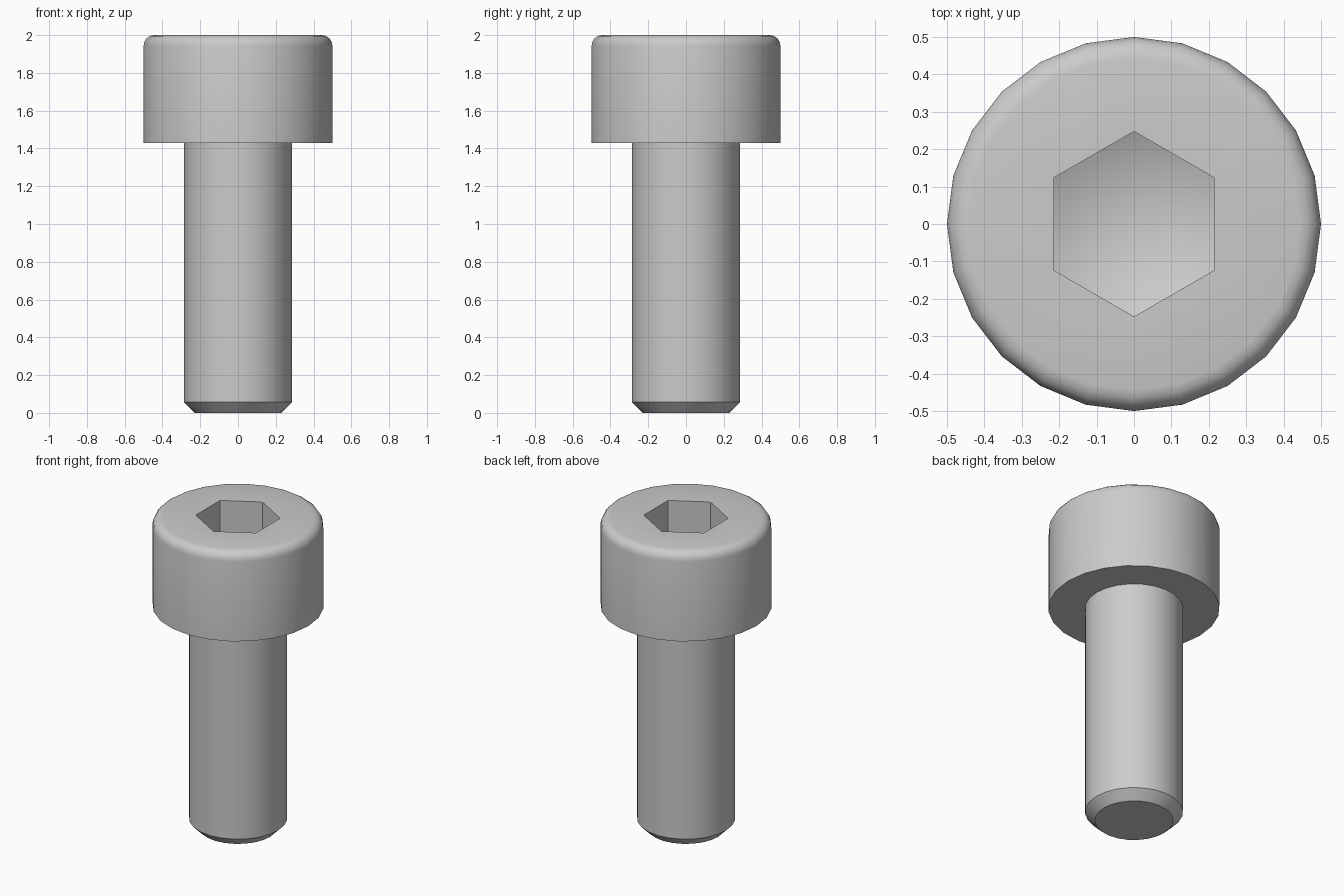
import bpy, bmesh, math

if "Cube" in bpy.data.objects:
    bpy.data.objects.remove(bpy.data.objects["Cube"])

SIDES = 24
HEAD_R, SHAFT_R = 0.5, 0.286
HEAD_Z, TOP_Z = 1.429, 2.0
FILLET, CHAMFER = 0.057, 0.057
HEX_R, HEX_DEPTH, CONE_DEPTH = 0.2475, 0.286, 0.12

steel = bpy.data.materials.new("light grey steel")
steel.diffuse_color = (0.6, 0.6, 0.6, 1)
steel.use_nodes = True
steel.node_tree.nodes["Principled BSDF"].inputs["Base Color"].default_value = steel.diffuse_color


def ring(bm, r, z, n=SIDES, start=0.0):
    return [bm.verts.new((r * math.cos(start + math.tau * i / n),
                          r * math.sin(start + math.tau * i / n), z)) for i in range(n)]


def bridge(bm, a, b):
    n = len(a)
    for i in range(n):
        j = (i + 1) % n
        bm.faces.new((a[i], a[j], b[j], b[i]))


def lathe(bm, profile):
    rings = [ring(bm, r, z) for r, z in profile]
    for a, b in zip(rings, rings[1:]):
        bridge(bm, a, b)
    return rings


def finish(bm, name):
    bm.normal_update()
    mesh = bpy.data.meshes.new(name)
    bm.to_mesh(mesh)
    bm.free()
    obj = bpy.data.objects.new(name, mesh)
    bpy.context.collection.objects.link(obj)
    mesh.materials.append(steel)
    bpy.ops.object.select_all(action='DESELECT')
    obj.select_set(True)
    bpy.context.view_layer.objects.active = obj
    bpy.ops.object.shade_smooth_by_angle(angle=math.radians(30))
    return obj


# Head: underside ring, side wall and rounded top rim
bm = bmesh.new()
profile = [(SHAFT_R, HEAD_Z), (HEAD_R, HEAD_Z)]
for k in range(5):
    a = math.pi / 2 * k / 4
    profile.append((HEAD_R - FILLET + FILLET * math.cos(a),
                    TOP_Z - FILLET + FILLET * math.sin(a)))
rim = lathe(bm, profile)[-1]

# Flat top around the hexagonal opening
mouth = ring(bm, HEX_R, TOP_Z, 6, math.radians(30))
for k in range(6):
    outer = [rim[(2 + 4 * k + i) % SIDES] for i in range(5)]
    bm.faces.new(outer + [mouth[(k + 1) % 6], mouth[k]])

# Hexagonal socket walls and shallow conical floor
floor = ring(bm, HEX_R, TOP_Z - HEX_DEPTH, 6, math.radians(30))
bridge(bm, mouth, floor)
tip = bm.verts.new((0, 0, TOP_Z - HEX_DEPTH - CONE_DEPTH))
for k in range(6):
    bm.faces.new((floor[k], floor[(k + 1) % 6], tip))
finish(bm, "head")

# Shaft: chamfered end, plain cylinder joining the head
bm = bmesh.new()
rings = lathe(bm, [(SHAFT_R - CHAMFER, 0), (SHAFT_R, CHAMFER), (SHAFT_R, HEAD_Z)])
bm.faces.new(list(reversed(rings[0])))
finish(bm, "shaft")
